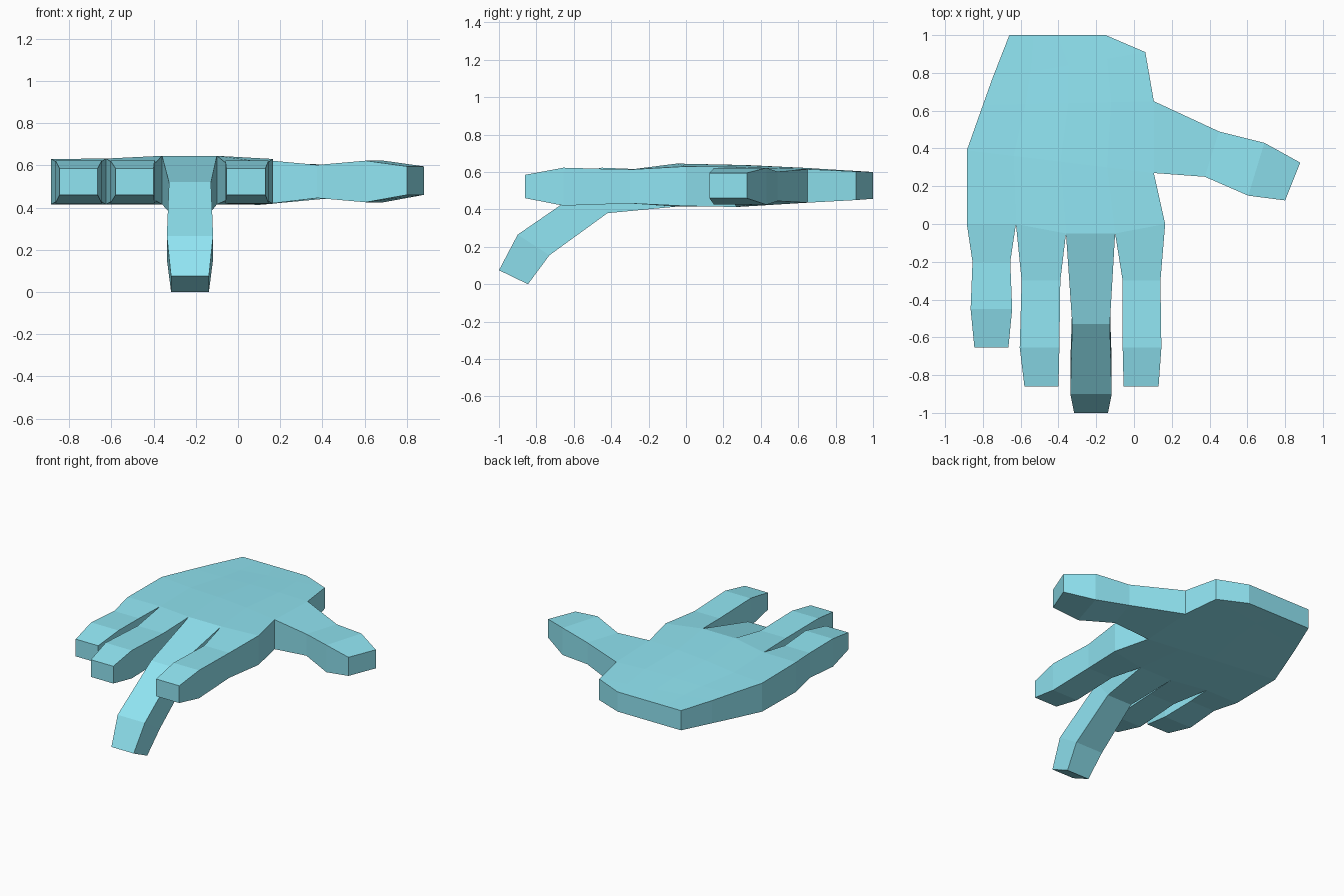
import bpy, bmesh

if "Cube" in bpy.data.objects:
    bpy.data.objects.remove(bpy.data.objects["Cube"])

bm = bmesh.new()


def skin(rings, cap=True):
    """Join four-cornered rings into a tube; close only the far end."""
    loops = [[bm.verts.new(p) for p in ring] for ring in rings]
    for a, b in zip(loops, loops[1:]):
        for i in range(4):
            j = (i + 1) % 4
            bm.faces.new((a[i], a[j], b[j], b[i]))
    if cap:
        bm.faces.new(loops[-1])


def box_ring(x0, x1, y, z0, z1):
    return [(x0, y, z1), (x1, y, z1), (x1, y, z0), (x0, y, z0)]


# Palm: rows of five columns (wrist to knuckles), last row meets the fingers
def row(left, right, zl, zr, crown):
    pts = []
    for i in range(5):
        t = i / 4
        x, y = (left[k] + (right[k] - left[k]) * t for k in (0, 1))
        lo, hi = (zl[k] + (zr[k] - zl[k]) * t for k in (0, 1))
        pts.append((x, y, lo, hi + (crown if i in (2, 3) else 0)))
    return pts


knuckles = [(-.885, 0, .415, .63), (-.625, 0, .415, .632), (-.36, -.05, .415, .645),
            (-.10, -.05, .415, .645), (.165, 0, .418, .63)]
rows = [row((-.66, 1), (-.15, 1), (.457, .60), (.457, .60), 0),
        row((-.75, .77), (.06, .91), (.445, .61), (.45, .603), .003),
        row((-.80, .63), (.105, .65), (.435, .617), (.436, .615), .006),
        row((-.885, .39), (.105, .27), (.42, .627), (.413, .627), .01),
        knuckles]
top = [[bm.verts.new((x, y, hi)) for x, y, lo, hi in r] for r in rows]
bot = [[bm.verts.new((x, y, lo)) for x, y, lo, hi in r] for r in rows]
for r in range(4):
    for c in range(4):
        for g in (top, bot):
            bm.faces.new((g[r][c], g[r][c + 1], g[r + 1][c + 1], g[r + 1][c]))
    for c in (0, 4):
        if (r, c) != (2, 4):  # opening for the thumb
            bm.faces.new((top[r][c], top[r + 1][c], bot[r + 1][c], bot[r][c]))
for c in range(4):
    bm.faces.new((top[0][c], top[0][c + 1], bot[0][c + 1], bot[0][c]))


def base(a, b):
    return [(a[0], a[1], a[3]), (b[0], b[1], b[3]), (b[0], b[1], b[2]), (a[0], a[1], a[2])]


# Straight fingers: waist, knuckle and tip after the shared base
fingers = {0: [(-.855, -.655, -.2), (-.865, -.645, -.45), (-.845, -.665, -.655)],
           1: [(-.595, -.39, -.3), (-.605, -.395, -.655), (-.58, -.40, -.86)],
           3: [(-.06, .14, -.3), (-.06, .145, -.655), (-.055, .13, -.86)]}
heights = [(.432, .613), (.42, .623), (.46, .585)]
for c, secs in fingers.items():
    skin([base(knuckles[c], knuckles[c + 1])] +
         [box_ring(*s, *h) for s, h in zip(secs, heights)])

# Middle finger bent down: x range, upper (y, z), lower (y, z)
bent = [(-.327, -.128, (-.53, .52), (-.42, .38)),
        (-.337, -.118, (-.90, .265), (-.73, .155)),
        (-.317, -.138, (-1, .075), (-.845, 0))]
skin([base(knuckles[2], knuckles[3])] +
     [[(a, *u), (b, *u), (b, *d), (a, *d)] for a, b, u, d in bent])

# Thumb: back (x, y), front (x, y), z range
thumb = [((.45, .49), (.375, .25), .445, .602),
         ((.69, .43), (.605, .15), .425, .622),
         ((.88, .325), (.80, .125), .46, .595)]
skin([base(rows[2][4], rows[3][4])] +
     [[(*p, hi), (*q, hi), (*q, lo), (*p, lo)] for p, q, lo, hi in thumb])

# Weld the parts into one flat-shaded hand
bmesh.ops.remove_doubles(bm, verts=bm.verts[:], dist=.0005)
bmesh.ops.recalc_face_normals(bm, faces=bm.faces[:])
mesh = bpy.data.meshes.new("hand")
bm.to_mesh(mesh)
bm.free()
hand = bpy.data.objects.new("hand", mesh)
bpy.context.collection.objects.link(hand)
mat = bpy.data.materials.new("light_blue")
mat.diffuse_color = (.28, .78, .89, 1)
mat.use_nodes = True
mat.node_tree.nodes["Principled BSDF"].inputs["Base Color"].default_value = mat.diffuse_color
mesh.materials.append(mat)
